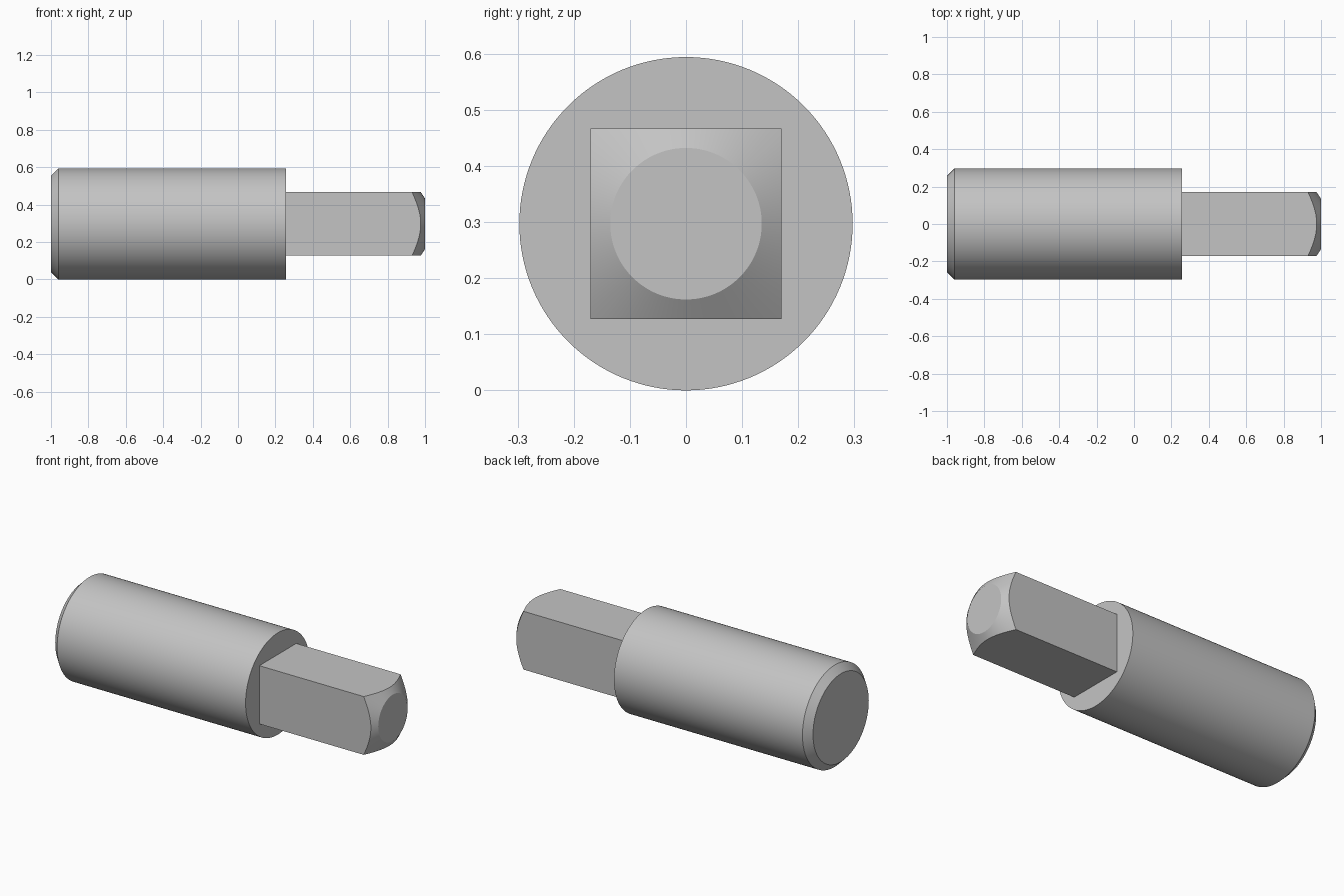
import bpy
import math

if "Cube" in bpy.data.objects:
    bpy.data.objects.remove(bpy.data.objects["Cube"], do_unlink=True)

SEGMENTS = 128
RADIUS = 0.297       # round body
HALF = 0.17          # half width of the square drive
TIP_RADIUS = 0.135   # flat circle at the drive end
SHOULDER = 0.257     # where the body meets the drive

steel = bpy.data.materials.new("steel grey")
steel.use_nodes = True
colour = (0.55, 0.55, 0.55, 1)
steel.diffuse_color = colour
steel.node_tree.nodes["Principled BSDF"].inputs["Base Color"].default_value = colour


def loft(name, rings):
    """Skin a closed solid along x; each ring maps an angle to (x, radius)."""
    verts, faces = [], []
    for ring in rings:
        for i in range(SEGMENTS):
            a = math.tau * i / SEGMENTS
            x, r = ring(a)
            verts.append((x, r * math.cos(a), RADIUS + r * math.sin(a)))
    for k in range(len(rings) - 1):
        for i in range(SEGMENTS):
            j = (i + 1) % SEGMENTS
            lo, hi = k * SEGMENTS, (k + 1) * SEGMENTS
            faces.append((lo + i, lo + j, hi + j, hi + i))
    faces.append(tuple(reversed(range(SEGMENTS))))
    faces.append(tuple(range(len(verts) - SEGMENTS, len(verts))))
    mesh = bpy.data.meshes.new(name)
    mesh.from_pydata(verts, [], faces)
    mesh.materials.append(steel)
    obj = bpy.data.objects.new(name, mesh)
    bpy.context.collection.objects.link(obj)
    bpy.ops.object.select_all(action="DESELECT")
    obj.select_set(True)
    bpy.context.view_layer.objects.active = obj
    bpy.ops.object.shade_smooth_by_angle(angle=math.radians(25))
    return obj


def circle(x, r):
    return lambda a: (x, r)


def square_radius(a):
    return HALF / max(abs(math.cos(a)), abs(math.sin(a)))


def cone_edge(a):
    # Square prism cut by the conical end chamfer
    r = square_radius(a)
    return 1 - (r - TIP_RADIUS) * 0.66, r


# Round body with a chamfered back end
loft("round_body", [circle(-1, 0.257), circle(-0.96, RADIUS), circle(SHOULDER, RADIUS)])

# Square drive with a conical tip, seated slightly inside the body
loft("square_drive", [lambda a: (SHOULDER - 0.02, square_radius(a)),
                      cone_edge, circle(1, TIP_RADIUS)])
